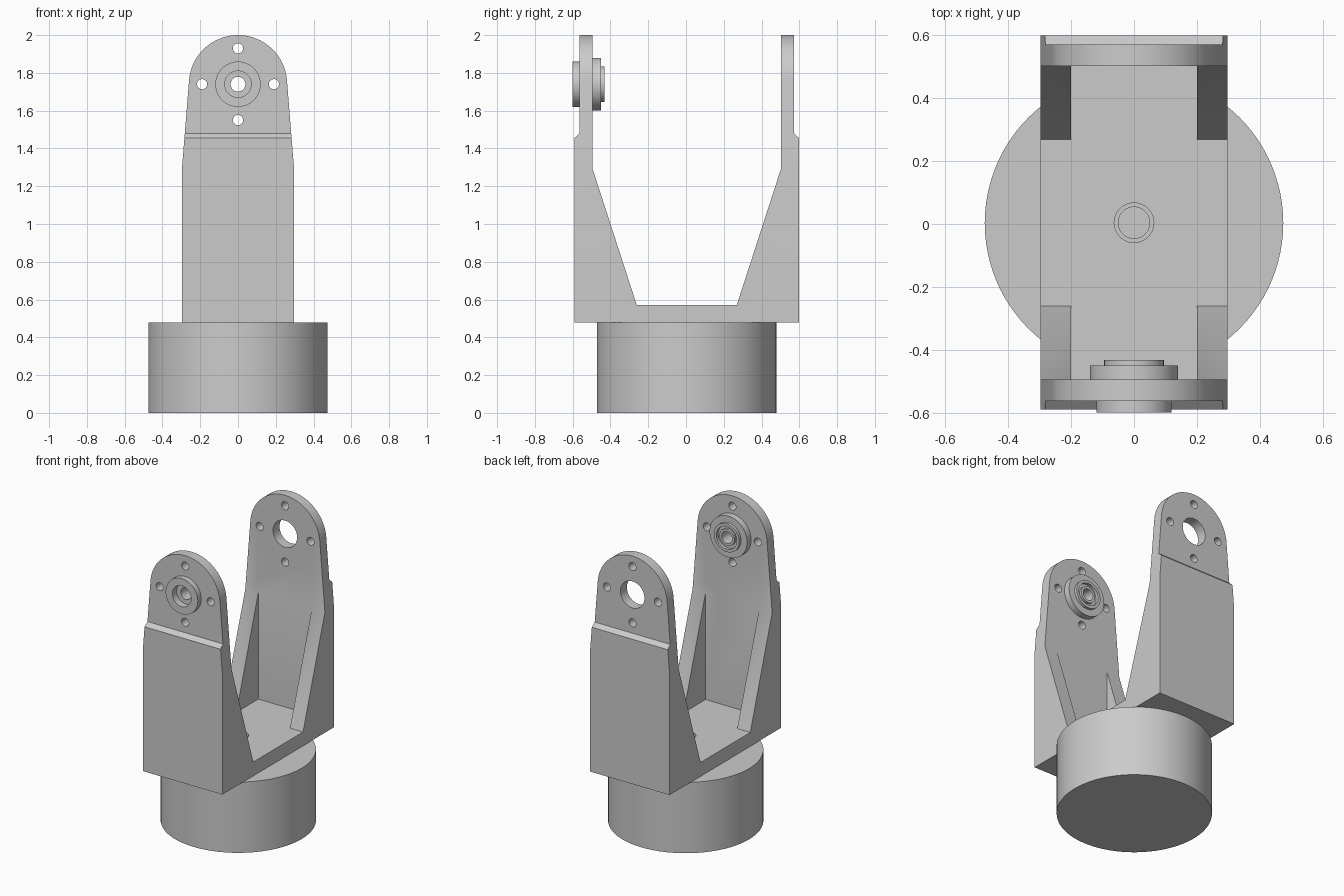
import bpy, bmesh
from math import sin, cos, pi, radians
from mathutils import Matrix, Vector

if "Cube" in bpy.data.objects:
    bpy.data.objects.remove(bpy.data.objects["Cube"])

CY = 0.004          # y centre of the bracket
PIVOT_Z = 1.74      # height of the pivot axis


def make_object(name, bm):
    bmesh.ops.recalc_face_normals(bm, faces=bm.faces)
    mesh = bpy.data.meshes.new(name)
    bm.to_mesh(mesh)
    bm.free()
    ob = bpy.data.objects.new(name, mesh)
    bpy.context.collection.objects.link(ob)
    return ob


def prism(name, points, depth):
    """Extrude a closed 3D outline along a vector."""
    bm = bmesh.new()
    face = bm.faces.new([bm.verts.new(p) for p in points])
    new = bmesh.ops.extrude_face_region(bm, geom=[face])["geom"]
    verts = [v for v in new if isinstance(v, bmesh.types.BMVert)]
    bmesh.ops.translate(bm, verts=verts, vec=Vector(depth))
    return make_object(name, bm)


def cylinder(name, r, centre, length, axis="Z", seg=48):
    bm = bmesh.new()
    rot = Matrix.Rotation(pi / 2, 4, "X") if axis == "Y" else Matrix()
    bmesh.ops.create_cone(bm, cap_ends=True, segments=seg, radius1=r, radius2=r,
                          depth=length, matrix=Matrix.Translation(centre) @ rot)
    return make_object(name, bm)


def boolean(ob, other, operation="DIFFERENCE"):
    mod = ob.modifiers.new("cut", "BOOLEAN")
    mod.operation, mod.object, mod.solver = operation, other, "EXACT"
    bpy.context.view_layer.objects.active = ob
    bpy.ops.object.modifier_apply(modifier=mod.name)
    bpy.data.objects.remove(other)


def smooth(ob):
    bpy.ops.object.select_all(action="DESELECT")
    ob.select_set(True)
    bpy.context.view_layer.objects.active = ob
    bpy.ops.object.shade_smooth_by_angle(angle=radians(30))


# Round base
base = cylinder("round_base", 0.475, (0, 0.003, 0.239), 0.478, seg=96)
smooth(base)

# Fork bracket: U-shaped side profile intersected with the rounded front outline
half = [(0.595, 0.478), (0.595, 1.455), (0.567, 1.48), (0.567, 2.05),
        (0.498, 2.05), (0.498, 1.29), (0.265, 0.572)]
side = half + [(-y, z) for y, z in reversed(half)]
fork = prism("fork_bracket", [(-0.4, y + CY, z) for y, z in side], (0.8, 0, 0))

arc = [radians(5 + 170 * i / 48) for i in range(49)]
front = [(-0.297, 0.4), (0.297, 0.4), (0.297, 1.29)]
front += [(0.26 * cos(a), PIVOT_Z + 0.26 * sin(a)) for a in arc] + [(-0.297, 1.29)]
boolean(fork, prism("outline", [(x, -0.8, z) for x, z in front], (0, 1.6, 0)), "INTERSECT")

# Pocket between the side ribs
pocket = [(x * 0.2, CY + y * 0.498, 0.572) for x, y in ((-1, -1), (1, -1), (1, 1), (-1, 1))]
boolean(fork, prism("pocket", pocket, (0, 0, 1.0)))

# Pivot hole and four bolt holes through both arms
boolean(fork, cylinder("pivot_hole", 0.09, (0, 0, PIVOT_Z), 2, "Y"))
for k in range(4):
    a = k * pi / 2
    pos = (0.19 * cos(a), 0, PIVOT_Z + 0.19 * sin(a))
    boolean(fork, cylinder("bolt_hole", 0.027, pos, 2, "Y", 24))

# Stepped screw hole in the floor
boolean(fork, cylinder("screw_recess", 0.063, (0, CY, 0.60), 0.1))
boolean(fork, cylinder("screw_hole", 0.05, (0, CY, 0.53), 0.2))
smooth(fork)

# Flanged bearing hub in the front arm, turned about the y axis
ring = [(0.07, -0.6), (0.12, -0.6), (0.12, -0.563), (0.09, -0.563), (0.09, -0.494),
        (0.14, -0.494), (0.14, -0.451), (0.095, -0.451), (0.095, -0.432),
        (0.076, -0.432), (0.076, -0.452), (0.056, -0.452), (0.056, -0.436),
        (0.039, -0.436), (0.039, -0.555), (0.07, -0.555)]
bm = bmesh.new()
vs = [bm.verts.new((r, y, PIVOT_Z)) for r, y in ring]
es = [bm.edges.new((vs[i - 1], vs[i])) for i in range(len(vs))]
bmesh.ops.spin(bm, geom=vs + es, cent=(0, 0, PIVOT_Z), axis=(0, 1, 0),
               angle=2 * pi, steps=64, use_merge=True)
bmesh.ops.remove_doubles(bm, verts=bm.verts, dist=1e-5)
smooth(make_object("bearing_hub", bm))
